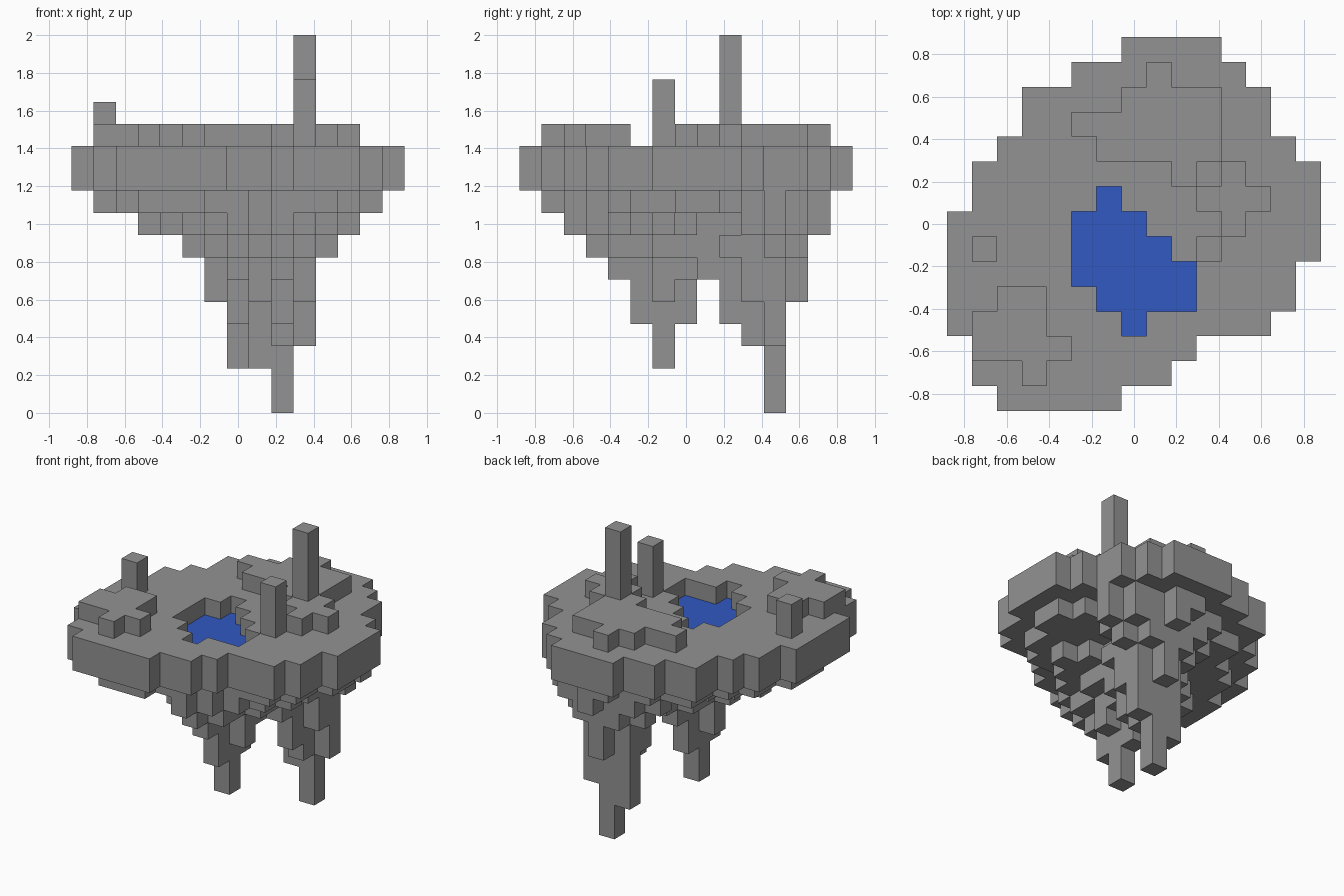
import bpy
import bmesh

if "Cube" in bpy.data.objects:
    bpy.data.objects.remove(bpy.data.objects["Cube"], do_unlink=True)

COUNT = 15          # cells across the island
CELL = 2 / 17       # edge of one cube


def make_material(name, color):
    mat = bpy.data.materials.new(name)
    mat.use_nodes = True
    mat.diffuse_color = color
    mat.node_tree.nodes["Principled BSDF"].inputs["Base Color"].default_value = color
    return mat


stone = make_material("stone_grey", (0.29, 0.29, 0.29, 1))
water = make_material("water_blue", (0.032, 0.1, 0.54, 1))


def spans(first_row, *ranges):
    """Cells from one column range per row, counted from the front."""
    return {(col, first_row + i) for i, (a, b) in enumerate(ranges) for col in range(a, b)}


def diamond(centre, rx, ry):
    """Cells in a stepped diamond reaching rx and ry cells from its centre."""
    cx, cy = centre
    return {(cx + i, cy + j) for i in range(-rx, rx + 1) for j in range(-ry, ry + 1)
            if abs(i) / (rx + 0.5) + abs(j) / (ry + 0.5) <= 1}


def neighbours(cell):
    i, j = cell
    return [(i, j - 1), (i + 1, j), (i, j + 1), (i - 1, j)]


def inset(cells):
    """Cells whose whole ring of eight neighbours is also present."""
    return {(i, j) for i, j in cells
            if all((i + a, j + b) in cells for a in (-1, 0, 1) for b in (-1, 0, 1))}


def blocks(name, cells, low, high, mat=stone):
    """Extrude a set of grid cells between two levels, without inner walls."""
    bm = bmesh.new()

    def point(i, j, k):
        return bm.verts.new(((i - COUNT / 2) * CELL, (j - COUNT / 2) * CELL, k * CELL))

    for i, j in cells:
        ring = [(i, j), (i + 1, j), (i + 1, j + 1), (i, j + 1)]
        bm.faces.new([point(*c, high) for c in ring])
        bm.faces.new([point(*c, low) for c in reversed(ring)])
        for side, other in enumerate(neighbours((i, j))):
            if other in cells:
                continue
            a, b = ring[side], ring[(side + 1) % 4]
            for k in range(low, high):
                bm.faces.new([point(*a, k), point(*b, k), point(*b, k + 1), point(*a, k + 1)])
    bmesh.ops.remove_doubles(bm, verts=bm.verts, dist=CELL / 100)
    mesh = bpy.data.meshes.new(name)
    bm.to_mesh(mesh)
    bm.free()
    mesh.materials.append(mat)
    obj = bpy.data.objects.new(name, mesh)
    bpy.context.collection.objects.link(obj)


# Main slab with the pond cut through its top
outline = spans(0, (2, 7), (1, 9), (1, 10), (0, 13), (0, 14), (0, 14), (0, 15), (0, 15),
                (1, 15), (1, 15), (2, 14), (3, 13), (3, 13), (5, 12), (7, 11))
pond = spans(3, (7, 8), (6, 10), (5, 10), (5, 9), (5, 8), (6, 7))
blocks("island_slab", outline - pond, 10, 12)
blocks("pond_water", pond, 10, 11, water)

# Raised ground
blocks("front_hill", spans(1, (3, 4), (1, 5), (1, 4), (2, 4)), 12, 13)
blocks("back_hill", spans(7, (11, 12), (10, 13), (9, 12), (6, 11), (5, 11), (7, 11), (8, 9)), 12, 13)

# Pillars
for name, cell, top in (("tall_pillar", (10, 9), 17),
                        ("middle_pillar", (10, 6), 15),
                        ("short_pillar", (1, 6), 14)):
    blocks(name, {cell}, 12, top)

# Underside tapering towards two hanging spikes
front_tip, back_tip = (7, 6), (9, 11)
front_root = {front_tip, *neighbours(front_tip)}
back_root = spans(9, (9, 10), (8, 11), (8, 11), (9, 10))
upper = diamond(front_tip, 4, 4) | diamond(back_tip, 3, 2)
middle = diamond(front_tip, 2, 3) | spans(7, (8, 10), (8, 10), (8, 11), (8, 11), (7, 12), (8, 11))
lower = diamond(front_tip, 1, 2) | back_root | {(8, 7), (9, 8)}
blocks("under_rim", inset(outline) | upper, 9, 10)
blocks("under_upper", upper, 8, 9)
blocks("under_middle", middle, 7, 8)
blocks("under_lower", lower, 6, 7)

# Front spike
blocks("front_spike_root", front_root, 5, 6)
blocks("front_spike_middle", spans(5, (7, 8), (7, 8), (7, 8)), 4, 5)
blocks("front_spike_tip", {front_tip}, 2, 4)

# Back spike
blocks("back_spike_root", back_root, 5, 6)
blocks("back_spike_middle", spans(9, (9, 10), (9, 10), (8, 11)), 4, 5)
blocks("back_spike_lower", spans(10, (9, 10), (8, 11)), 3, 4)
blocks("back_spike_neck", spans(11, (8, 10)), 2, 3)
blocks("back_spike_tip", {back_tip}, 0, 2)
